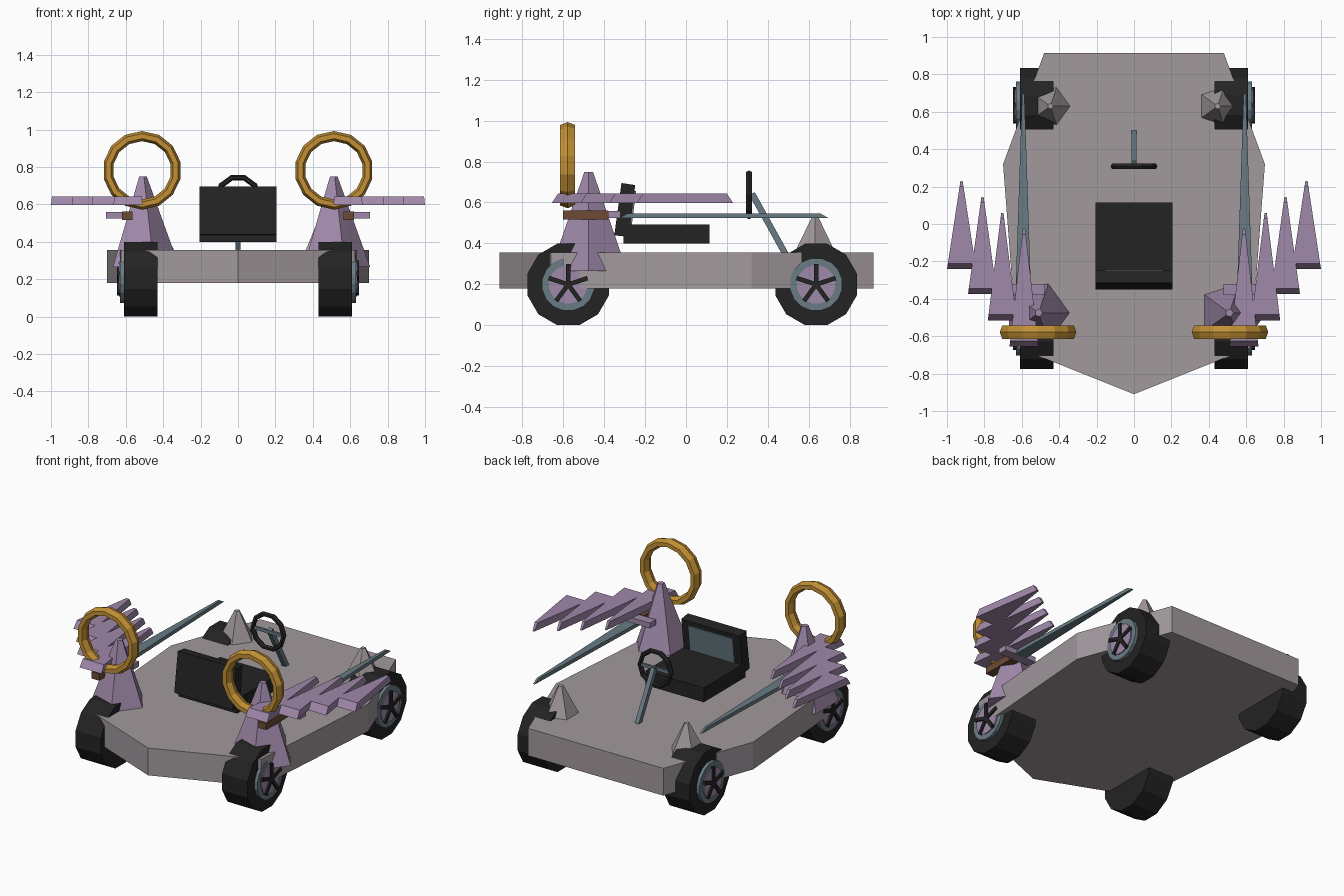
import bpy, bmesh, math
from mathutils import Vector, Matrix

if "Cube" in bpy.data.objects:
    bpy.data.objects.remove(bpy.data.objects["Cube"])


def mat(name, rgb):
    m = bpy.data.materials.new(name)
    m.diffuse_color = (*rgb, 1)
    m.use_nodes = True
    m.node_tree.nodes["Principled BSDF"].inputs["Base Color"].default_value = m.diffuse_color
    return m


BODY = mat("mauve grey", (0.36, 0.32, 0.34))
PURPLE = mat("dusty purple", (0.35, 0.25, 0.40))
SLATE = mat("slate blue", (0.14, 0.20, 0.23))
BLACK = mat("black", (0.016, 0.017, 0.016))
GOLD = mat("gold", (0.54, 0.28, 0.035))
BROWN = mat("brown", (0.15, 0.07, 0.035))


def loft(name, rings, material, closed=False):
    """Skin a row of equal-length rings; cap the ends unless closed."""
    bm = bmesh.new()
    vs = [[bm.verts.new(p) for p in r] for r in rings]
    n, k = len(vs[0]), len(vs)
    for i in range(k if closed else k - 1):
        a, b = vs[i], vs[(i + 1) % k]
        for j in range(n):
            bm.faces.new((a[j], a[(j + 1) % n], b[(j + 1) % n], b[j]))
    if not closed:
        bm.faces.new(vs[0])
        bm.faces.new(vs[-1])
    bmesh.ops.recalc_face_normals(bm, faces=bm.faces)
    me = bpy.data.meshes.new(name)
    bm.to_mesh(me)
    bm.free()
    me.materials.append(material)
    ob = bpy.data.objects.new(name, me)
    bpy.context.collection.objects.link(ob)
    return ob


def box(name, lo, hi, material):
    (x0, y0, z0), (x1, y1, z1) = lo, hi
    return loft(name, [[(x0, y0, z), (x1, y0, z), (x1, y1, z), (x0, y1, z)] for z in (z0, z1)], material)


def cone(name, x, y, z0, z1, r0, r1, material):
    """Five-sided upright cone with one corner towards +x."""
    a = [math.tau * i / 5 for i in range(5)]
    return loft(name, [[(x + r * math.cos(t), y + r * math.sin(t), z) for t in a]
                       for z, r in ((z0, r0), (z1, r1))], material)


def disc(name, x0, x1, y, z, r, n, material):
    """Cylinder along x with a flat bottom."""
    a = [math.tau * (i + 0.5) / n for i in range(n)]
    return loft(name, [[(x, y + r * math.cos(t), z + r * math.sin(t)) for t in a]
                       for x in (x0, x1)], material)


def ring(name, c, R, rad, ax, n, m, material, start=0.0):
    """Ring facing y; tube of half size rad (radial) by ax (along y)."""
    rows = []
    for i in range(n):
        t = math.tau * i / n + start
        row = []
        for j in range(m):
            u = math.tau * j / m
            r = R + rad * math.cos(u)
            row.append((c[0] + r * math.cos(t), c[1] + ax * math.sin(u), c[2] + r * math.sin(t)))
        rows.append(row)
    return loft(name, rows, material, closed=True)


def spike(name, x, y0, y1, w, z0, z1, slant, material):
    """Flat blade pointing to +y, with sloping ends."""
    def half(y):
        return w / 2 + (0.006 - w / 2) * (y - y0) / (y1 - y0)
    rows = []
    for z, a, b in ((z0, y0, y1), (z1, y0 + slant, y1 - slant)):
        rows.append([(x - half(a), a, z), (x + half(a), a, z), (x + half(b), b, z), (x - half(b), b, z)])
    return loft(name, rows, material)


# flat chassis with pointed nose
half_outline = [(0.625, -0.66), (0.70, 0.32), (0.48, 0.915)]
outline = [(0, -0.91)] + half_outline + [(-x, y) for x, y in reversed(half_outline)]
loft("chassis", [[(x, y, z) for x, y in outline] for z in (0.18, 0.355)], BODY)

for s, side in ((-1, "left"), (1, "right")):
    # wheels: tyre, rim, hub and five spokes
    for y, end in ((-0.575, "front"), (0.635, "rear")):
        n = f"{end}_{side}"
        disc(n + "_tyre", s * 0.43, s * 0.61, y, 0.2, 0.206, 12, BLACK)
        disc(n + "_rim", s * 0.60, s * 0.63, y, 0.2, 0.13, 16, SLATE)
        disc(n + "_hub", s * 0.62, s * 0.636, y, 0.2, 0.095, 16, PURPLE)
        for i in range(5):
            sp = box(f"{n}_spoke_{i}", (0.625, -0.011, 0), (0.646, 0.011, 0.1), BLACK)
            sp.data.transform(Matrix.Rotation(math.tau * i / 5, 4, 'X'))
            sp.data.transform(Matrix.Translation((0 if s > 0 else -1.271, y, 0.2)))

    # cone towers
    cone(side + "_front_cone", s * 0.51, -0.475, 0.265, 0.75, 0.197, 0.022, PURPLE)
    cone(side + "_rear_cone", s * 0.447, 0.63, 0.345, 0.53, 0.11, 0.016, BODY)

    # gold hoop
    ring(side + "_hoop", (s * 0.513, -0.578, 0.782), 0.183, 0.027, 0.042, 14, 6, GOLD, math.pi / 14)

    # wing feathers
    feathers = [(0.588, -0.655, -0.025), (0.704, -0.515, 0.06), (0.81, -0.375, 0.145), (0.922, -0.24, 0.23)]
    for i, (x, y0, y1) in enumerate(feathers):
        spike(f"{side}_feather_{i}", s * x, y0, y1, 0.155, 0.597, 0.643, 0.03, PURPLE)

    # sword: grip, guard and blade
    box(side + "_grip", (s * 0.592 - 0.028, -0.60, 0.517), (s * 0.592 + 0.028, -0.38, 0.561), BROWN)
    box(side + "_guard", (s * 0.592 - 0.113, -0.38, 0.524), (s * 0.592 + 0.113, -0.32, 0.558), PURPLE)
    spike(side + "_blade", s * 0.592, -0.325, 0.695, 0.08, 0.524, 0.547, 0.04, SLATE)

# seat with leaning backrest and inset pad
box("seat_cushion", (-0.207, -0.305, 0.40), (0.207, 0.115, 0.492), BLACK)


def slab(name, w, prof, material):
    return loft(name, [[(x, y, z) for y, z in prof] for x in (-w, w)], material)


slab("seat_back", 0.207, [(-0.35, 0.44), (-0.28, 0.432), (-0.248, 0.685), (-0.315, 0.695)], BLACK)
slab("seat_back_pad", 0.158, [(-0.29, 0.48), (-0.266, 0.478), (-0.244, 0.655), (-0.27, 0.658)], SLATE)

# steering wheel, crossbar and column
ring("steering_wheel", (0, 0.308, 0.637), 0.11, 0.015, 0.017, 10, 6, BLACK)
box("steering_crossbar", (-0.1, 0.302, 0.627), (0.1, 0.316, 0.647), SLATE)
slab("steering_column", 0.014, [(0.47, 0.345), (0.505, 0.345), (0.336, 0.65), (0.308, 0.637)], SLATE)
